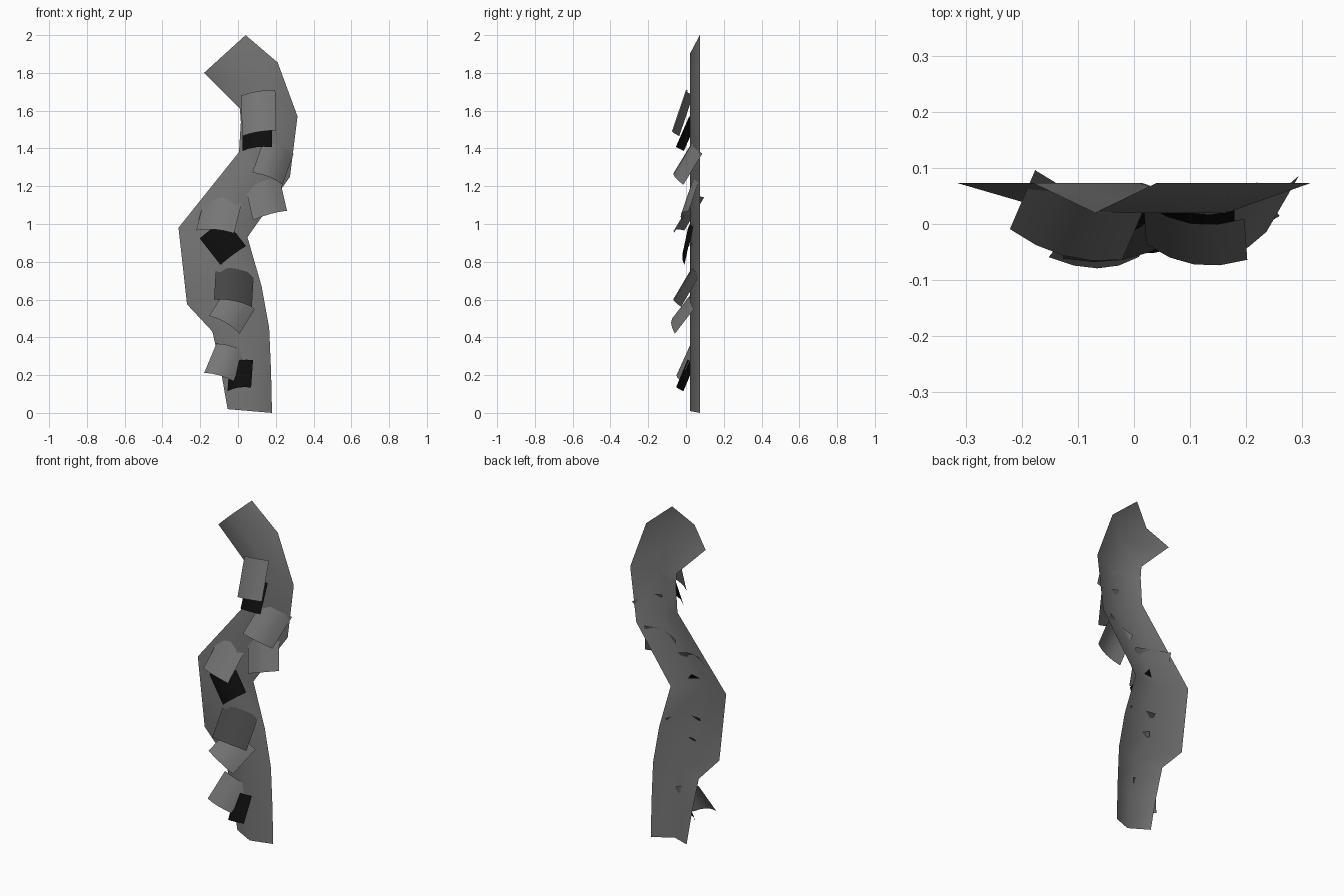
import bpy
from mathutils import Vector

if "Cube" in bpy.data.objects:
    bpy.data.objects.remove(bpy.data.objects["Cube"], do_unlink=True)


def make_material(name, value):
    mat = bpy.data.materials.new(name)
    mat.use_nodes = True
    colour = (value, value, value, 1)
    mat.diffuse_color = colour
    bsdf = mat.node_tree.nodes["Principled BSDF"]
    bsdf.inputs["Base Color"].default_value = colour
    bsdf.inputs["Roughness"].default_value = 0.9
    return mat


grey = make_material("grey", 0.18)
dark = make_material("dark grey", 0.06)
black = make_material("black", 0.004)


def make_strip(name, rows, mat):
    """Join rows of points into one smooth open sheet, rows running downwards."""
    width = len(rows[0])
    verts = [p for row in rows for p in row]
    faces = []
    for r in range(len(rows) - 1):
        for c in range(width - 1):
            a = r * width + c
            faces.append((a, a + width, a + width + 1, a + 1))
    mesh = bpy.data.meshes.new(name)
    mesh.from_pydata(verts, [], faces)
    mesh.materials.append(mat)
    for poly in mesh.polygons:
        poly.use_smooth = True
    obj = bpy.data.objects.new(name, mesh)
    bpy.context.collection.objects.link(obj)
    return obj


# Winding stem: a folded ribbon with its ridge towards the front
BACK, RIDGE = 0.073, 0.02
left_edge = [(-0.18, 1.8), (0.01, 1.61), (0.015, 1.54), (0.005, 1.38), (-0.315, 0.98),
             (-0.27, 0.575), (-0.135, 0.43), (-0.09, 0.22), (-0.055, 0.02)]
right_edge = [(0.04, 2.0), (0.21, 1.855), (0.315, 1.57), (0.275, 1.25), (0.05, 0.93),
              (0.125, 0.67), (0.165, 0.45), (0.175, 0.22), (0.18, 0)]
stem_rows = []
for (lx, lz), (rx, rz) in zip(left_edge, right_edge):
    stem_rows.append([(lx, BACK, lz), ((lx + rx) / 2, RIDGE, (lz + rz) / 2), (rx, BACK, rz)])
make_strip("stem", stem_rows, grey)


# Leaves: cards bowed across their width, given by centre, width and length vectors
def make_leaf(name, centre, across, along, mat, bow=0.024, steps=4):
    centre, across, along = Vector(centre), Vector(across), Vector(along)
    normal = across.cross(along).normalized()
    rows = []
    for v in (0.5, 0, -0.5):
        row = []
        for i in range(steps + 1):
            u = i / steps - 0.5
            lift = bow * (0.7 - 4 * u * u)
            row.append(centre + across * u + along * v + normal * lift)
        rows.append(row)
    make_strip(name, rows, mat)


leaves = [
    ((0.108, -0.02, 1.59), (0.18, -0.028, 0.03), (-0.005, 0.073, 0.215), grey),
    ((0.1, 0, 1.48), (0.155, -0.035, 0.02), (0, 0.07, 0.16), black),
    ((0.188, 0.005, 1.325), (0.16, 0.05, -0.065), (0.058, 0.1, 0.165), grey),
    ((0.15, 0.02, 1.135), (0.18, 0.035, 0.05), (-0.04, 0.06, 0.175), grey),
    ((-0.1, 0.01, 1.05), (0.2, -0.055, -0.015), (0.045, 0.105, 0.175), grey),
    ((-0.08, 0.012, 0.905), (0.135, 0.025, 0.1), (-0.11, 0.03, 0.14), black),
    ((-0.02, 0, 0.67), (0.2, 0.035, -0.04), (0.01, 0.1, 0.17), dark),
    ((-0.03, -0.015, 0.535), (0.16, 0, -0.095), (0.08, 0.1, 0.13), grey),
    ((-0.068, 0, 0.27), (0.155, 0, -0.045), (0.065, 0.07, 0.155), grey),
    ((0.01, -0.005, 0.2), (0.125, -0.03, 0.02), (0.01, 0.06, 0.145), black),
]
for number, leaf in enumerate(leaves, 1):
    make_leaf(f"leaf_{number}", *leaf)
